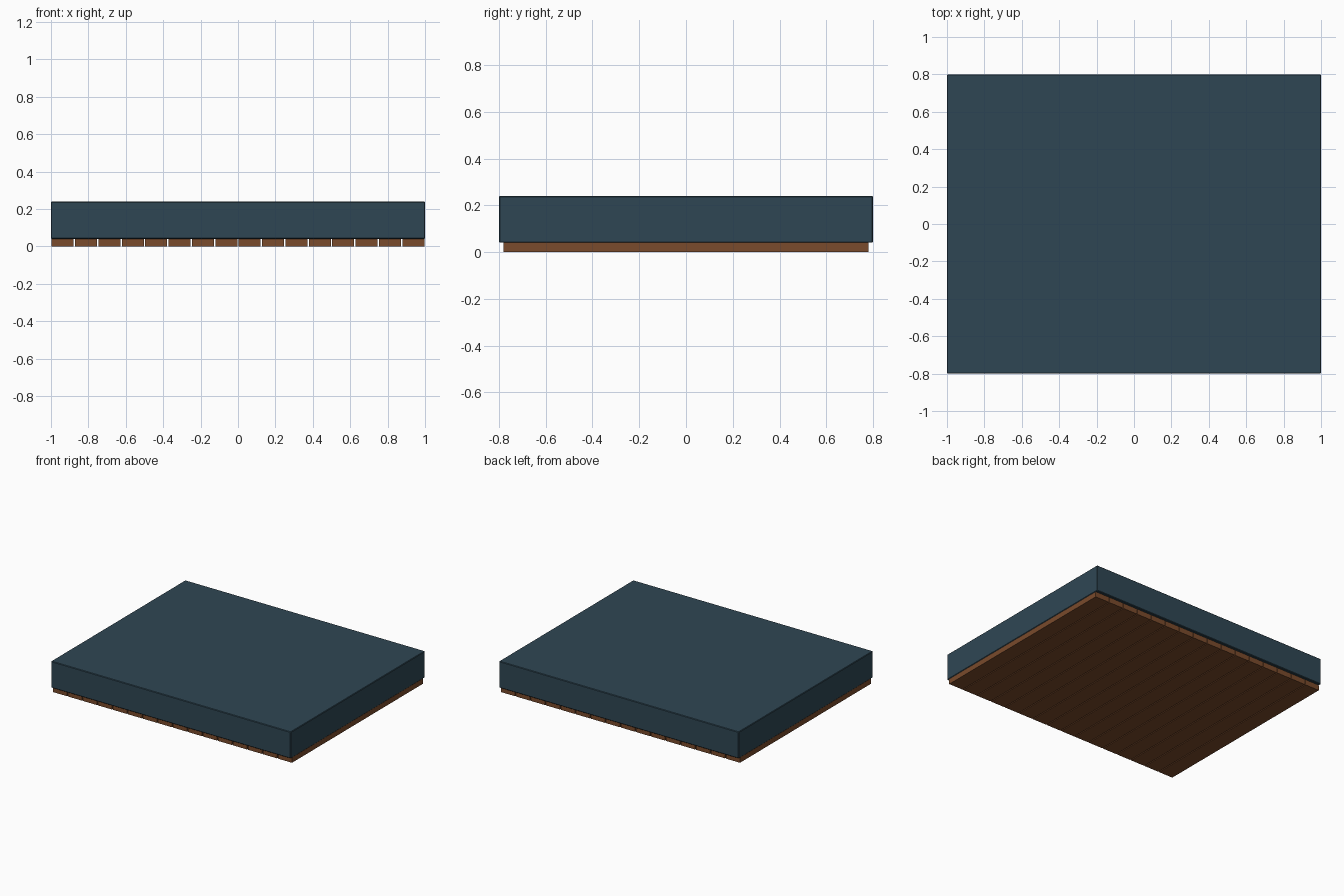
import bpy

if "Cube" in bpy.data.objects:
    bpy.data.objects.remove(bpy.data.objects["Cube"])


def material(name, color):
    m = bpy.data.materials.new(name)
    m.diffuse_color = (*color, 1.0)
    m.use_nodes = True
    m.node_tree.nodes["Principled BSDF"].inputs["Base Color"].default_value = m.diffuse_color
    return m


def box(name, x0, x1, y0, y1, z0, z1, mat, bevel):
    bpy.ops.mesh.primitive_cube_add(
        size=1, location=((x0 + x1) / 2, (y0 + y1) / 2, (z0 + z1) / 2))
    ob = bpy.context.object
    ob.name = name
    ob.scale = (x1 - x0, y1 - y0, z1 - z0)
    bpy.ops.object.transform_apply(location=False, rotation=False, scale=True)
    ob.data.materials.append(mat)
    if bevel:
        mod = ob.modifiers.new("soft_edge", 'BEVEL')
        mod.width = bevel
        mod.segments = 1
    return ob


fabric = material("dark teal fabric", (0.028, 0.062, 0.088))
wood = material("brown wood", (0.195, 0.070, 0.025))

# Mattress slab
box("mattress", -1, 1, -0.8, 0.8, 0.04, 0.24, fabric, 0.004)

# Row of wooden slats underneath, running front to back
COUNT, PITCH, WIDTH = 16, 0.125, 0.118
for i in range(COUNT):
    x = (i - (COUNT - 1) / 2) * PITCH
    box(f"slat_{i + 1}", x - WIDTH / 2, x + WIDTH / 2, -0.78, 0.78, 0, 0.04, wood, 0)
